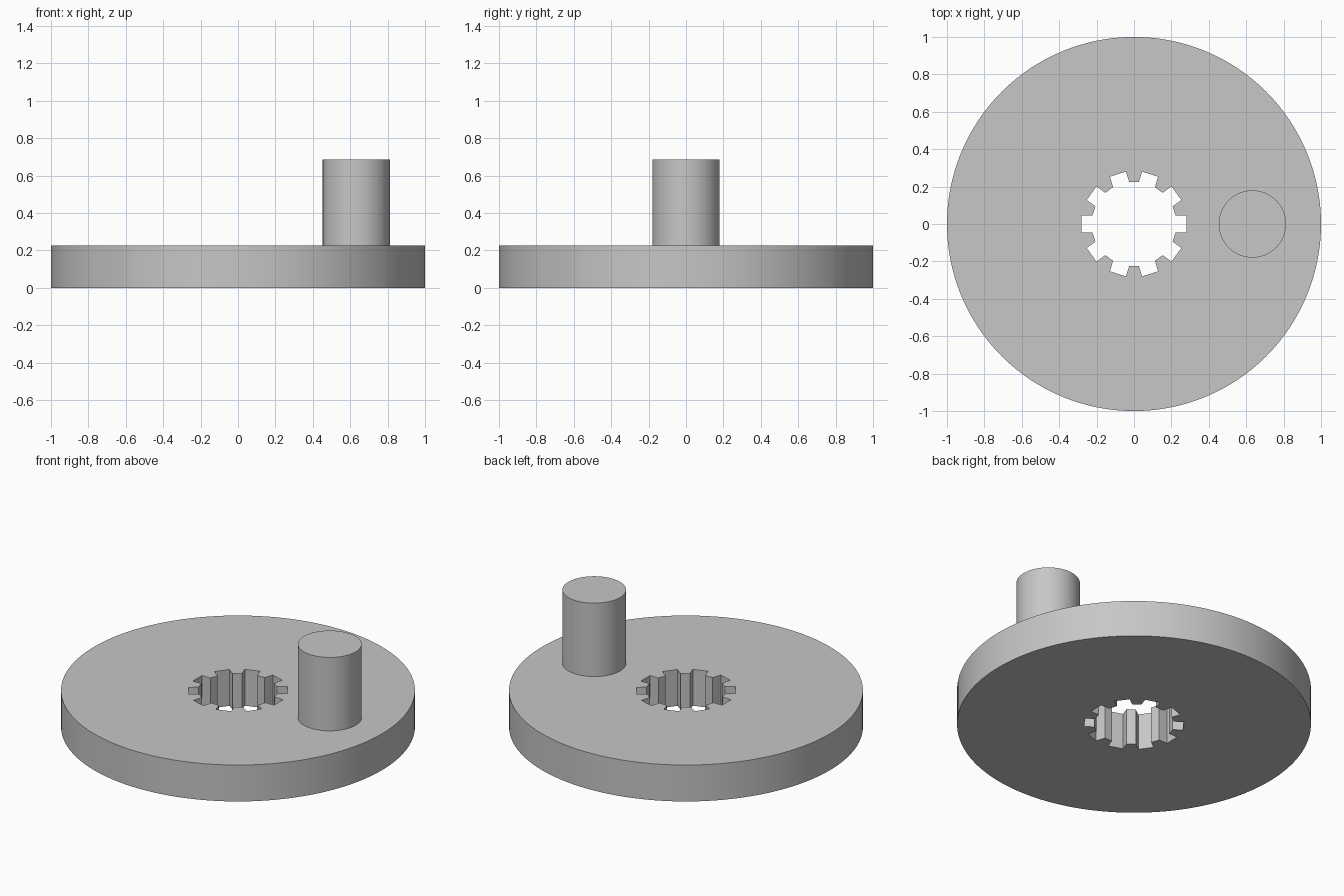
import bpy
import bmesh
from math import cos, sin, pi, radians
from mathutils import Matrix, Vector

DISC_RADIUS = 1.0
DISC_HEIGHT = 0.227
PIN_RADIUS = 0.18
PIN_TOP = 0.685
PIN_X = 0.633
NOTCHES = 10

cube = bpy.data.objects.get("Cube")
if cube:
    bpy.data.objects.remove(cube, do_unlink=True)

# One plain grey for everything
grey = bpy.data.materials.new("plain grey")
grey.use_nodes = True
colour = (0.57, 0.57, 0.57, 1)
grey.diffuse_color = colour
grey.node_tree.nodes["Principled BSDF"].inputs["Base Color"].default_value = colour


def circle(radius, sides, x=0):
    return [Vector((x + radius * cos(2 * pi * i / sides),
                    radius * sin(2 * pi * i / sides), 0)) for i in range(sides)]


def splined_hole():
    """Parallel-sided notches with flat ends, repeated around the axis."""
    notch = [(0.222, -0.045), (0.28, -0.045), (0.28, 0.045), (0.222, 0.045)]
    points = []
    for i in range(NOTCHES):
        turn = Matrix.Rotation(2 * pi * i / NOTCHES, 3, 'Z')
        points += [turn @ Vector((x, y, 0)) for x, y in notch]
    return points


def extruded_part(name, loops, bottom, top):
    """Fill the outline loops and extrude them into a solid."""
    bm = bmesh.new()
    edges = []
    for loop in loops:
        verts = [bm.verts.new(p + Vector((0, 0, bottom))) for p in loop]
        edges += [bm.edges.new((a, b)) for a, b in zip(verts, verts[1:] + verts[:1])]
    bmesh.ops.triangle_fill(bm, edges=edges, use_beauty=True, normal=(0, 0, 1))
    result = bmesh.ops.extrude_face_region(bm, geom=bm.faces[:], use_keep_orig=True)
    raised = [g for g in result["geom"] if isinstance(g, bmesh.types.BMVert)]
    bmesh.ops.translate(bm, verts=raised, vec=(0, 0, top - bottom))
    bmesh.ops.recalc_face_normals(bm, faces=bm.faces[:])
    mesh = bpy.data.meshes.new(name)
    bm.to_mesh(mesh)
    bm.free()
    mesh.materials.append(grey)
    obj = bpy.data.objects.new(name, mesh)
    bpy.context.collection.objects.link(obj)
    bpy.ops.object.select_all(action='DESELECT')
    obj.select_set(True)
    bpy.context.view_layer.objects.active = obj
    bpy.ops.object.shade_smooth_by_angle(angle=radians(20))
    return obj


# Disc with a splined centre hole
extruded_part("crank_disc", [circle(DISC_RADIUS, 128), splined_hole()], 0, DISC_HEIGHT)

# Off-centre pin, seated slightly into the disc
extruded_part("crank_pin", [circle(PIN_RADIUS, 64, PIN_X)], DISC_HEIGHT - 0.02, PIN_TOP)
